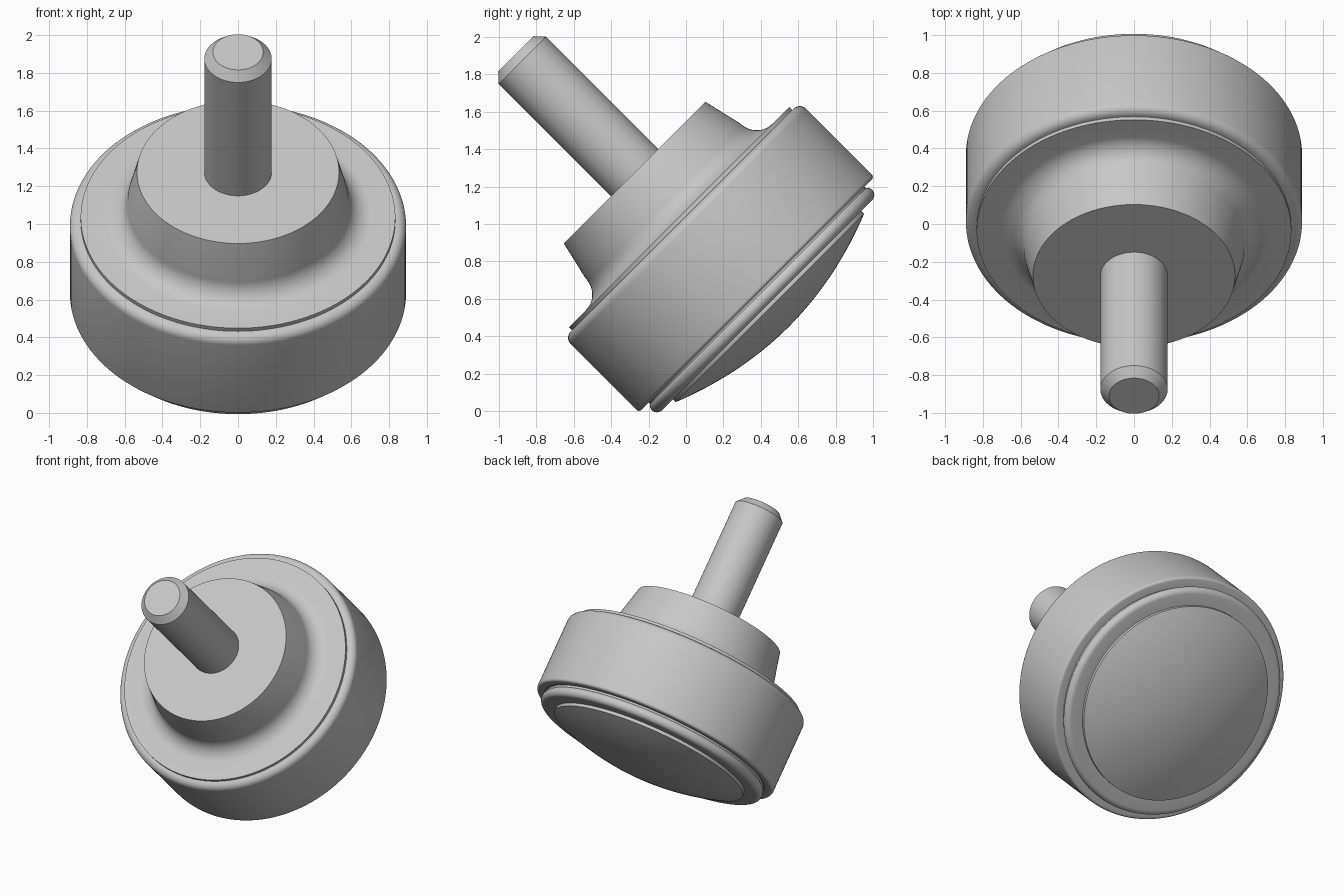
import bpy, bmesh, math

if "Cube" in bpy.data.objects:
    bpy.data.objects.remove(bpy.data.objects["Cube"])

SEGMENTS = 128
grey = bpy.data.materials.new("plain grey")
grey.diffuse_color = (0.57, 0.57, 0.57, 1)
grey.use_nodes = True
grey.node_tree.nodes["Principled BSDF"].inputs["Base Color"].default_value = grey.diffuse_color


def arc(cr, ct, rr, rt, a0, a1, steps=8):
    """Elliptical arc in (radius, axial) profile space, angles in degrees."""
    out = []
    for i in range(steps + 1):
        a = math.radians(a0 + (a1 - a0) * i / steps)
        out.append((cr + rr * math.cos(a), ct + rt * math.sin(a)))
    return out


def lathe(name, profile):
    """Revolve a profile that starts and ends on the axis, then tilt it."""
    bm = bmesh.new()
    verts = [bm.verts.new((r, 0, t)) for r, t in profile]
    edges = [bm.edges.new(p) for p in zip(verts, verts[1:])]
    bmesh.ops.spin(bm, geom=verts + edges, cent=(0, 0, 0), axis=(0, 0, 1),
                   angle=math.tau, steps=SEGMENTS)
    bmesh.ops.remove_doubles(bm, verts=bm.verts, dist=1e-5)
    bmesh.ops.recalc_face_normals(bm, faces=bm.faces)
    mesh = bpy.data.meshes.new(name)
    bm.to_mesh(mesh)
    bm.free()
    mesh.materials.append(grey)
    obj = bpy.data.objects.new(name, mesh)
    bpy.context.collection.objects.link(obj)
    # The axis leans 45 degrees towards the front
    obj.rotation_euler = (math.radians(45), 0, 0)
    obj.location = (0, 0.5, 0.5)
    bpy.ops.object.select_all(action='DESELECT')
    obj.select_set(True)
    bpy.context.view_layer.objects.active = obj
    bpy.ops.object.shade_smooth_by_angle(angle=math.radians(30))
    return obj


# Chamfered stem
lathe("stem", [(0, 1.06), (0.178, 1.06), (0.178, 1.945), (0.133, 1.994), (0, 1.994)])

# Tapered hub blending into a flat flange
lathe("hub_flange", [(0, 1.096), (0.535, 1.096), (0.582, 0.896)]
      + arc(0.704, 0.88, 0.118, 0.12, 188, 270, 12)
      + [(0.833, 0.76), (0.833, 0.70), (0, 0.70)])

# Wide body with rounded rims
lathe("body", [(0, 0.737), (0.842, 0.737)]
      + arc(0.842, 0.689, 0.048, 0.048, 90, 0)
      + arc(0.87, 0.193, 0.02, 0.02, 0, -90, 6)
      + [(0.83, 0.173), (0.83, 0.18), (0, 0.18)])

# Rounded ring under the body
lathe("lower_ring", [(0, 0.19), (0.815, 0.19), (0.815, 0.163)]
      + arc(0.795, 0.132, 0.038, 0.038, 50, -90, 10)
      + [(0.725, 0.094), (0, 0.094)])

# Shallow domed face
dome = [(0.711 * i / 20, -0.07 + 0.142 * (i / 20) ** 2) for i in range(21)]
lathe("domed_face", dome + [(0.711, 0.12), (0, 0.12)])
